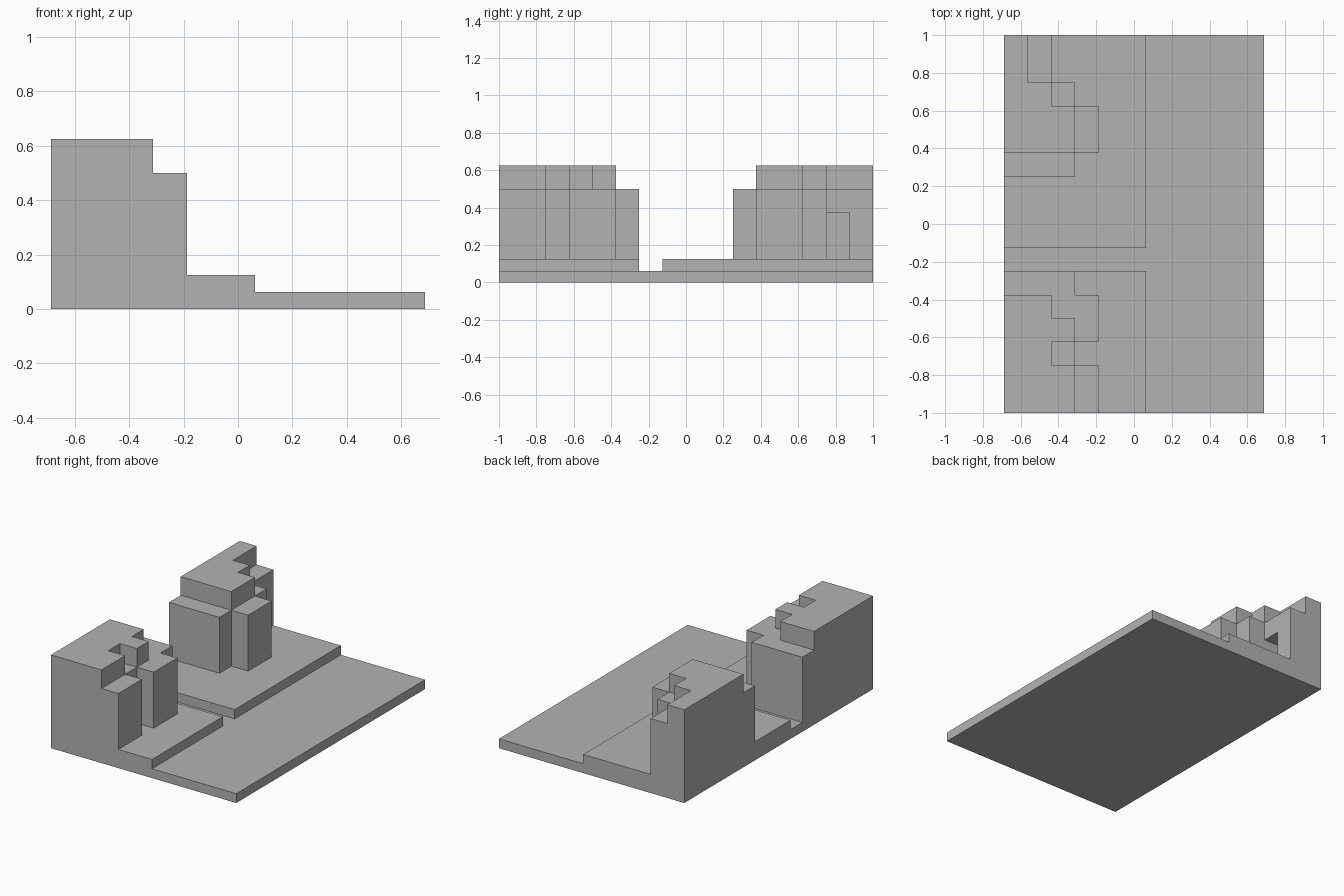
import bpy
import bmesh

old = bpy.data.objects.get("Cube")
if old:
    bpy.data.objects.remove(old, do_unlink=True)

stone = bpy.data.materials.new("stone_grey")
stone.use_nodes = True
GREY = (0.45, 0.45, 0.45, 1)
stone.diffuse_color = GREY
stone.node_tree.nodes["Principled BSDF"].inputs["Base Color"].default_value = GREY

U = 0.125                      # one block
BACK = -0.6875                 # the straight wall side


def layer(name, start, widths, z0, z1):
    """Extrude a stepped footprint: one width (in blocks) per row along y."""
    pts = [(BACK, start)]
    for i, w in enumerate(widths):
        x = BACK + w * U
        if i == 0 or w != widths[i - 1]:
            pts.append((x, start + i * U))
        if i == len(widths) - 1 or w != widths[i + 1]:
            pts.append((x, start + (i + 1) * U))
    pts.append((BACK, start + len(widths) * U))
    bm = bmesh.new()
    face = bm.faces.new([bm.verts.new((x, y, z0)) for x, y in pts])
    out = bmesh.ops.extrude_face_region(bm, geom=[face])
    top = [v for v in out["geom"] if isinstance(v, bmesh.types.BMVert)]
    bmesh.ops.translate(bm, verts=top, vec=(0, 0, z1 - z0))
    bmesh.ops.recalc_face_normals(bm, faces=bm.faces)
    mesh = bpy.data.meshes.new(name)
    bm.to_mesh(mesh)
    bm.free()
    mesh.materials.append(stone)
    obj = bpy.data.objects.new(name, mesh)
    bpy.context.collection.objects.link(obj)


# Ground slab and the two raised terraces with a channel between them
layer("ground_slab", -1, [11] * 16, 0, U / 2)
layer("front_terrace", -1, [6] * 6, U / 2, U)
layer("rear_terrace", -0.125, [6] * 9, U / 2, U)

# Front cliff: wall with buttresses, then its cap
layer("front_cliff", -1, [4, 4, 3, 4, 4, 3], U, 4 * U)
layer("front_cliff_cap", -1, [3, 3, 2, 3, 2], 4 * U, 5 * U)

# Rear cliff: the lower part has a doorway recess, closed by the upper part
layer("rear_cliff_lower", 0.25, [3, 4, 4, 3, 1, 2], U, 3 * U)
layer("rear_cliff_upper", 0.25, [3, 4, 4, 3, 2, 2], 3 * U, 4 * U)
layer("rear_cliff_cap", 0.375, [3, 3, 2, 1, 1], 4 * U, 5 * U)
